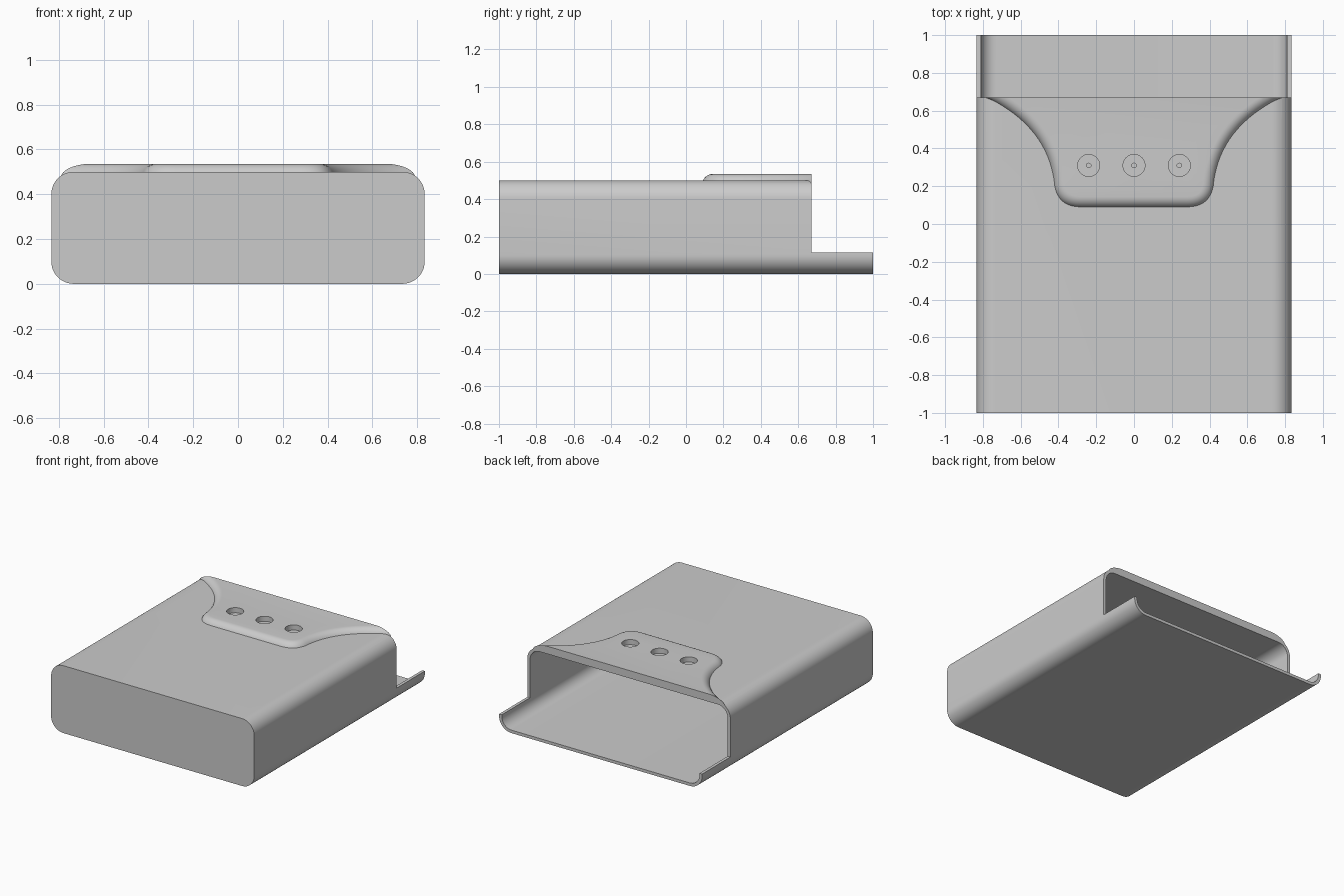
import bpy, bmesh, math
from mathutils import Vector
from mathutils.geometry import interpolate_bezier

cube = bpy.data.objects.get("Cube")
if cube:
    bpy.data.objects.remove(cube, do_unlink=True)

grey = bpy.data.materials.new("light grey")
grey.use_nodes = True
grey.diffuse_color = (0.6, 0.6, 0.6, 1)
grey.node_tree.nodes["Principled BSDF"].inputs["Base Color"].default_value = grey.diffuse_color


def loft(name, rings):
    """Closed solid through a list of equal-length rings, capped at both ends."""
    bm = bmesh.new()
    rows = [[bm.verts.new(p) for p in ring] for ring in rings]
    for a, b in zip(rows, rows[1:]):
        for i in range(len(a)):
            j = (i + 1) % len(a)
            bm.faces.new((a[i], a[j], b[j], b[i]))
    bm.faces.new(rows[0][::-1])
    bm.faces.new(rows[-1])
    bmesh.ops.recalc_face_normals(bm, faces=bm.faces)
    mesh = bpy.data.meshes.new(name)
    bm.to_mesh(mesh)
    bm.free()
    mesh.materials.append(grey)
    obj = bpy.data.objects.new(name, mesh)
    bpy.context.collection.objects.link(obj)
    return obj


def rounded_tube(name, half_width, bottom, top, radius, y0, y1, steps=12):
    """Rounded rectangle in x and z, extruded along y."""
    profile = []
    corners = [(1, top - radius), (-1, top - radius), (-1, bottom + radius), (1, bottom + radius)]
    for quarter, (side, z) in enumerate(corners):
        for k in range(steps + 1):
            a = (quarter + k / steps) * math.pi / 2
            profile.append((side * (half_width - radius) + radius * math.cos(a),
                            z + radius * math.sin(a)))
    return loft(name, [[(x, y, z) for x, z in profile] for y in (y0, y1)])


def cylinder(name, x, y, radius, z0, z1, sides=40):
    angles = [2 * math.pi * k / sides for k in range(sides)]
    return loft(name, [[(x + radius * math.cos(a), y + radius * math.sin(a), z)
                        for a in angles] for z in (z0, z1)])


def combine(target, tool, operation):
    """Apply a boolean and discard the tool."""
    tool.hide_render = True
    mod = target.modifiers.new("combine", 'BOOLEAN')
    mod.operation, mod.solver, mod.object = operation, 'EXACT', tool
    bpy.context.view_layer.objects.active = target
    bpy.ops.object.modifier_apply(modifier=mod.name)
    bpy.data.objects.remove(tool, do_unlink=True)


def raised_pad():
    """Flared pad with a rounded rim, running past the mouth of the case."""
    curves = [((0.28, 0.085), (0.36, 0.085), (0.41, 0.12), (0.425, 0.2)),
              ((0.425, 0.2), (0.445, 0.42), (0.58, 0.57), (0.79, 0.67))]
    half = []
    for curve in curves:
        points = interpolate_bezier(*[Vector((x, y, 0)) for x, y in curve], 20)
        half += points[1:] if half else points
    half.append(Vector((0.96, 0.75, 0)))
    path = [Vector((-p.x, p.y, 0)) for p in reversed(half)] + half
    normals = []
    for i in range(len(path)):
        t = (path[min(i + 1, len(path) - 1)] - path[max(i - 1, 0)]).normalized()
        normals.append(Vector((-t.y, t.x, 0)))
    rim, base, rings = 0.06, 0.475, []
    for k in range(9):
        a = k / 8 * math.pi / 2
        inset, z = rim * (1 - math.cos(a)), base + rim * math.sin(a)
        rings.append([p + n * inset + Vector((0, 0, z)) for p, n in zip(path, normals)])
    return loft("pad", rings)


# Outer shell with the raised pad
case = rounded_tube("case", 0.833, 0, 0.5, 0.1, -1, 1)
combine(case, raised_pad(), 'UNION')

# Hollow inside, open at the back
combine(case, rounded_tube("cavity", 0.811, 0.022, 0.478, 0.08, -0.978, 1.1), 'DIFFERENCE')

# Cut away the back so only the floor tongue remains
notch = loft("notch", [[(-1.2, y, 0.115), (1.2, y, 0.115), (1.2, y, 0.8), (-1.2, y, 0.8)]
                       for y in (0.67, 1.2)])
combine(case, notch, 'DIFFERENCE')

# Three round recesses, each with a pinhole through its floor
for x in (-0.24, 0, 0.24):
    combine(case, cylinder("recess", x, 0.31, 0.058, 0.497, 0.6), 'DIFFERENCE')
    combine(case, cylinder("pinhole", x, 0.31, 0.012, 0.45, 0.6, 16), 'DIFFERENCE')

bpy.ops.object.select_all(action='DESELECT')
case.select_set(True)
bpy.context.view_layer.objects.active = case
bpy.ops.object.shade_smooth_by_angle(angle=math.radians(30))
